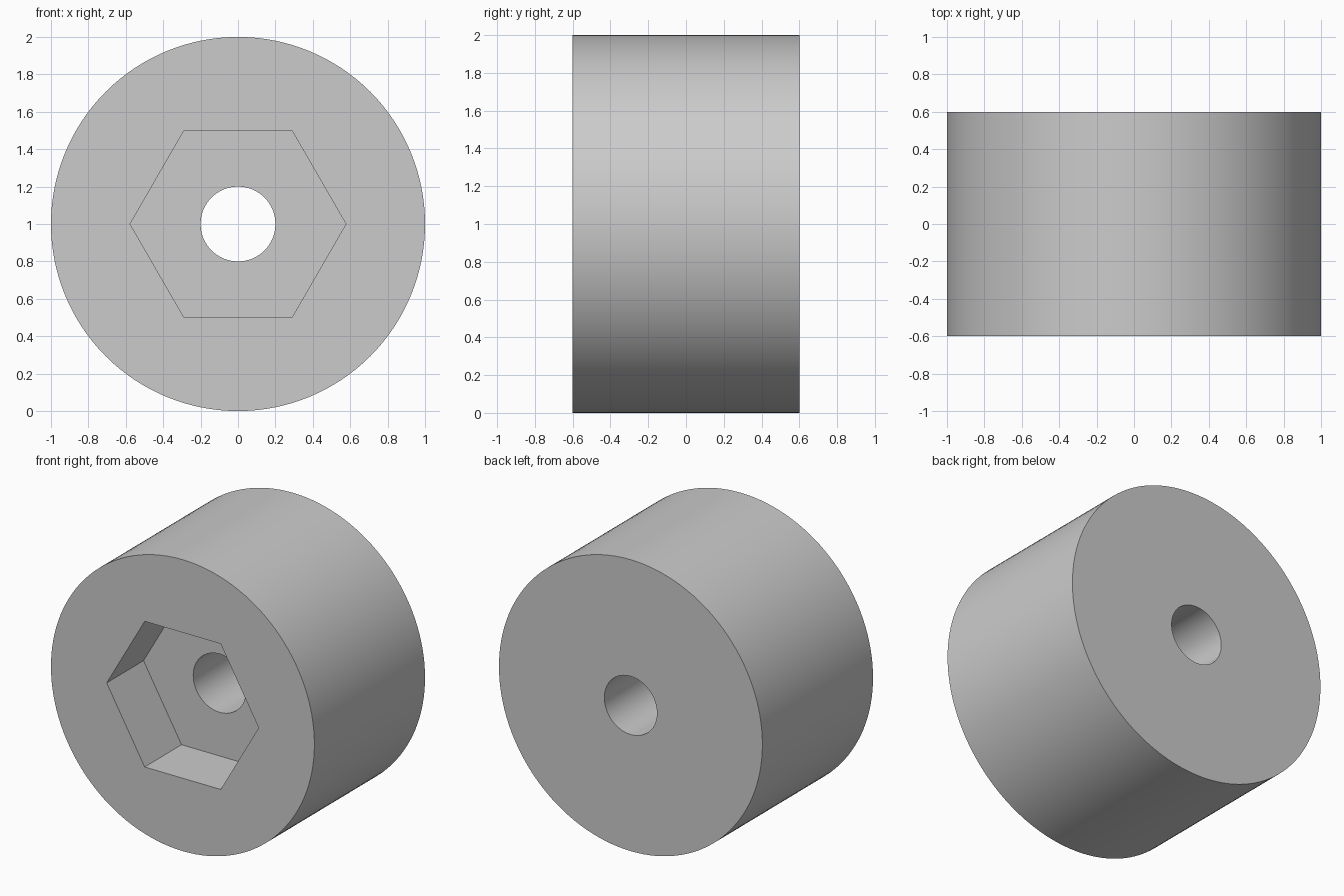
import bpy
from math import radians

RADIUS, DEPTH = 1.0, 1.2
HOLE_RADIUS = 0.2
HEX_RADIUS, POCKET_DEPTH = 0.577, 0.4
FRONT = -DEPTH / 2

cube = bpy.data.objects.get("Cube")
if cube:
    bpy.data.objects.remove(cube, do_unlink=True)

grey = bpy.data.materials.new("plain grey")
grey.use_nodes = True
colour = (0.6, 0.6, 0.6, 1)
grey.diffuse_color = colour
grey.node_tree.nodes["Principled BSDF"].inputs["Base Color"].default_value = colour


def prism(name, sides, radius, y_front, y_back, turn=0):
    """Upright prism whose axis runs front to back through the centre."""
    bpy.ops.mesh.primitive_cylinder_add(
        vertices=sides, radius=radius, depth=y_back - y_front,
        location=(0, (y_front + y_back) / 2, RADIUS),
        rotation=(radians(90), radians(turn), 0))
    obj = bpy.context.object
    obj.name = name
    obj.data.materials.append(grey)
    return obj


# Round body
body = prism("round_body", 128, RADIUS, FRONT, -FRONT)

# Through hole and hexagonal front pocket with points to left and right
cutters = [
    prism("hole_cutter", 64, HOLE_RADIUS, FRONT - 0.2, -FRONT + 0.2),
    prism("hex_pocket_cutter", 6, HEX_RADIUS, FRONT - 0.2, FRONT + POCKET_DEPTH, 30),
]

bpy.ops.object.select_all(action="DESELECT")
body.select_set(True)
bpy.context.view_layer.objects.active = body
for cutter in cutters:
    cutter.hide_render = True
    cut = body.modifiers.new(cutter.name, "BOOLEAN")
    cut.operation = "DIFFERENCE"
    cut.solver = "EXACT"
    cut.object = cutter
    bpy.ops.object.modifier_apply(modifier=cut.name)
    bpy.data.objects.remove(cutter, do_unlink=True)

# Smooth round walls, crisp rims and hexagon corners
bpy.ops.object.shade_smooth_by_angle(angle=radians(30))
